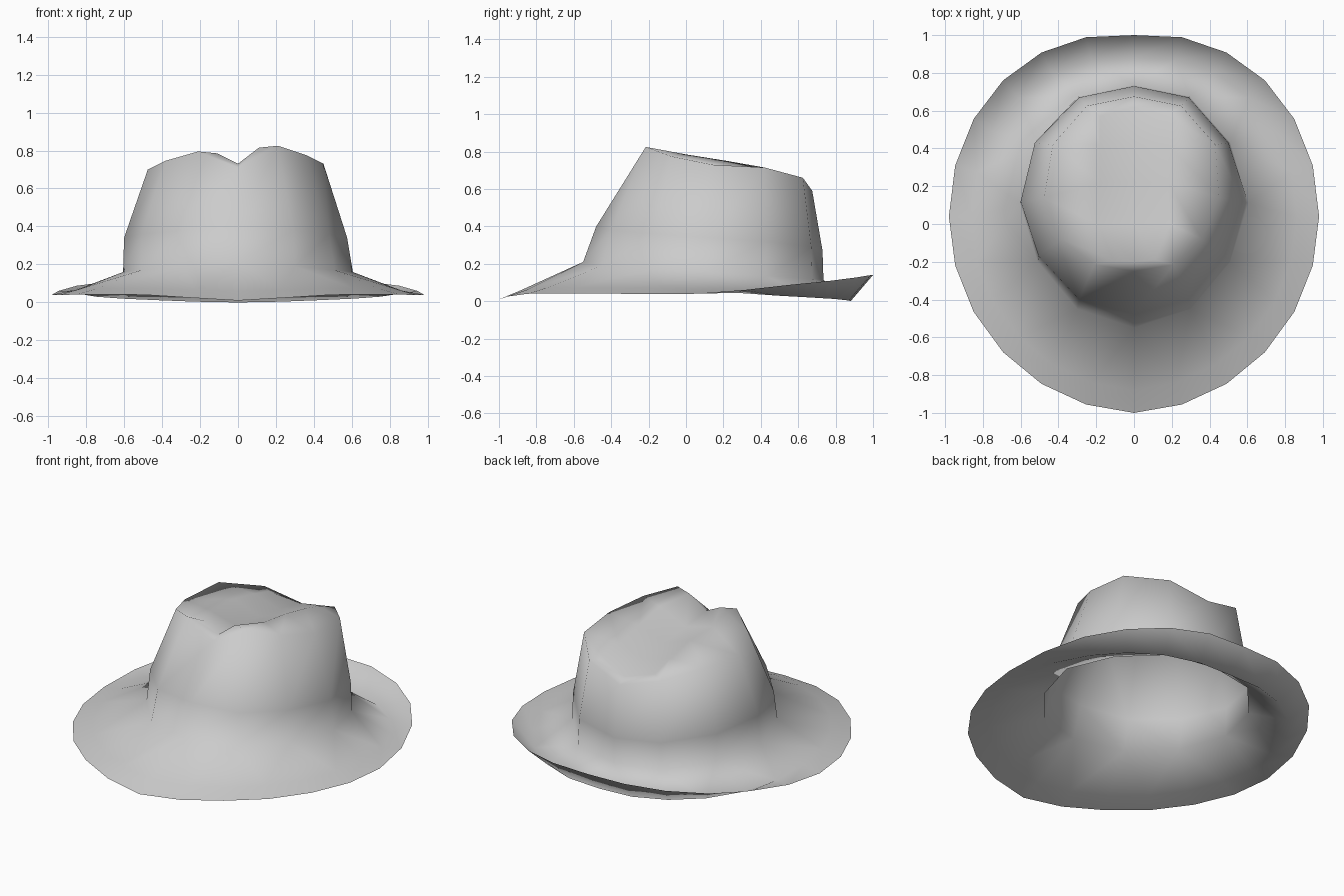
import bpy, bmesh, math

cube = bpy.data.objects.get("Cube")
if cube:
    bpy.data.objects.remove(cube, do_unlink=True)

felt = bpy.data.materials.new("grey_felt")
felt.use_nodes = True
GREY = (0.6, 0.6, 0.6, 1)
felt.diffuse_color = GREY
felt.node_tree.nodes["Principled BSDF"].inputs["Base Color"].default_value = GREY


def full_ring(half):
    """Mirror a front-to-back half outline (x >= 0) into a closed ring."""
    return half + [(-x, y, z) for x, y, z in half[-2:0:-1]]


def add_ring(bm, pts):
    return [bm.verts.new(p) for p in pts]


def bridge(bm, low, high):
    n = len(low)
    for i in range(n):
        j = (i + 1) % n
        bm.faces.new((low[i], low[j], high[j], high[i]))


def finish(bm, name):
    me = bpy.data.meshes.new(name)
    bm.to_mesh(me)
    bm.free()
    me.materials.append(felt)
    ob = bpy.data.objects.new(name, me)
    bpy.context.collection.objects.link(ob)
    bpy.ops.object.select_all(action='DESELECT')
    ob.select_set(True)
    bpy.context.view_layer.objects.active = ob
    bpy.ops.object.shade_smooth()


# Half outlines, front to back
BASE = [(0, -.55, .21), (.30, -.45, .19), (.51, -.20, .17), (.605, .11, .16),
        (.51, .43, .135), (.295, .675, .12), (0, .735, .115)]
MID = [(0, -.48, .40), (.29, -.40, .38), (.48, -.17, .36), (.575, .12, .34),
       (.50, .43, .32), (.29, .67, .29), (0, .73, .27)]
SHOULDER = [(0, -.25, .71), (.21, -.215, .825), (.36, -.08, .775), (.45, .14, .73),
            (.43, .42, .715), (.25, .625, .66), (0, .675, .59)]
CREST = [(0, -.20, .73), (.11, -.19, .815), (.19, 0, .785), (.18, .22, .75),
         (.18, .42, .708), (.18, .57, .667), (0, .62, .62)]
RIM_Z = [.01, .025, .04, .042, .042, .038, .04, .06, .088, .108, .127, .14, .14]
FOLD_Z = [.06, .065, .072, .073, .072, .07, .062, .045, .03, .02, .012, .004, 0]

# Hat: brim, crown and pinched top as one thin felt sheet, open underneath
bm = bmesh.new()
rim_pts, fold_pts = [], []
for i in range(24):
    t = math.radians(15 * i)
    k = min(i, 24 - i)
    x, y = .98 * math.sin(t), -math.cos(t) + .04 * abs(math.sin(t))
    if y > 0:
        y += .025 * abs(math.sin(2 * t))
    rim_pts.append((x, y, RIM_Z[k]))
    fold_pts.append((x * .88, y * .88, FOLD_Z[k]))
rim = add_ring(bm, rim_pts)
fold = add_ring(bm, fold_pts)
base = add_ring(bm, full_ring(BASE))
mid = add_ring(bm, full_ring(MID))
shoulder = add_ring(bm, full_ring(SHOULDER))
crest = add_ring(bm, full_ring(CREST))

# Brim edge, turned up at the back
bridge(bm, rim, fold)

# Brim: 24-sided fold meets the 12-sided crown
for i in range(12):
    a, b, c = fold[2 * i], fold[2 * i + 1], fold[(2 * i + 2) % 24]
    p, q = base[i], base[(i + 1) % 12]
    for tri in ((a, b, p), (b, q, p), (b, c, q)):
        bm.faces.new(tri)

# Crown wall and top edge
bridge(bm, base, mid)
bridge(bm, mid, shoulder)
bridge(bm, shoulder, crest)

# Lengthwise crease between the two crests
valley = [crest[0]] + [bm.verts.new(p) for p in
                       ((0, 0, .705), (0, .22, .685), (0, .42, .655))] + [crest[6]]
left, right = crest[1:6], crest[11:6:-1]
for a, b in ((left, valley), (valley, right)):
    for k in range(4):
        bm.faces.new((a[k], a[k + 1], b[k + 1], b[k]))

# The right side of the crown is a little lower and fuller
for v in crest[10:12] + shoulder[9:12]:
    v.co.z -= .03
for v in mid[8:11] + shoulder[9:11]:
    v.co.x -= .025
finish(bm, "hat")
